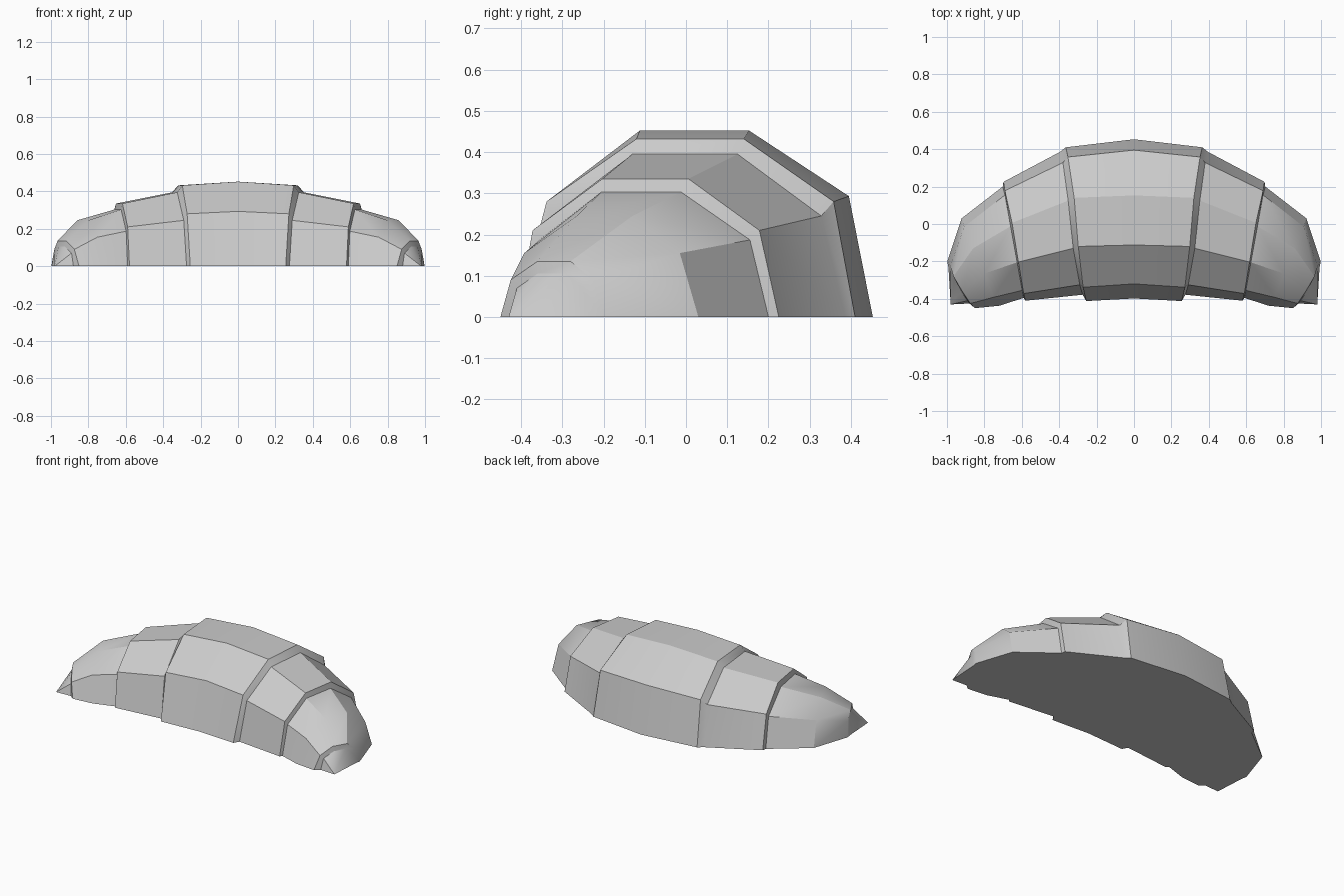
import bpy, bmesh

if "Cube" in bpy.data.objects:
    bpy.data.objects.remove(bpy.data.objects["Cube"])

# Half-ring sections of one arm, each: x, y, z of outer base, outer shoulder,
# outer crown, inner crown, inner shoulder, inner base is derived from short profiles.
# (x values, y values, shoulder height, crown height)
SECTIONS = [
    # middle roll: centre, then its raised lip
    ((0, 0, 0, 0, 0, 0), (.453, .395, .153, -.112, -.32, -.398), .293, .452),
    ((.365, .353, .32, .298, .272, .255), (.41, .358, .14, -.12, -.338, -.412), .28, .432),
    # second roll
    ((.395, .38, .352, .325, .29, .275), (.386, .328, .125, -.13, -.325, -.378), .245, .395),
    ((.698, .69, .652, .618, .59, .58), (.225, .178, .006, -.203, -.372, -.41), .21, .335),
    # third roll, curling to the end
    ((.702, .69, .66, .625, .598, .59), (.2, .155, -.012, -.205, -.355, -.395), .187, .303),
    ((.922, .908, .86, .80, .752, .72), (.03, -.015, -.13, -.265, -.392, -.437), .155, .245),
    ((.998, .982, .965, .918, .875, .85), (-.20, -.225, -.28, -.36, -.425, -.45), .09, .135),
    # small pointed end
    ((.992, .98, .96, .925, .89, .88), (-.235, -.25, -.29, -.36, -.41, -.425), .07, .105),
]
TIP = (.98, -.43, 0)


def ring(bm, section, side):
    xs, ys, mid, top = section
    zs = (0, mid, top, top, mid, 0)
    return [bm.verts.new((side * x, y, z)) for x, y, z in zip(xs, ys, zs)]


def bridge(bm, a, b):
    for i in range(6):
        j = (i + 1) % 6
        bm.faces.new((a[i], a[j], b[j], b[i]))


bm = bmesh.new()
centre = ring(bm, SECTIONS[0], 1)
for side in (1, -1):
    previous = centre
    for section in SECTIONS[1:]:
        current = ring(bm, section, side)
        bridge(bm, previous, current)
        previous = current
    # close the arm to a point
    tip = bm.verts.new((side * TIP[0], TIP[1], TIP[2]))
    for i in range(6):
        bm.faces.new((previous[i], previous[(i + 1) % 6], tip))
bmesh.ops.recalc_face_normals(bm, faces=bm.faces)

mesh = bpy.data.meshes.new("croissant")
bm.to_mesh(mesh)
bm.free()
croissant = bpy.data.objects.new("croissant", mesh)
bpy.context.collection.objects.link(croissant)

# smooth shading with crisp roll edges
bpy.context.view_layer.objects.active = croissant
croissant.select_set(True)
bpy.ops.object.shade_smooth_by_angle(angle=0.52)
